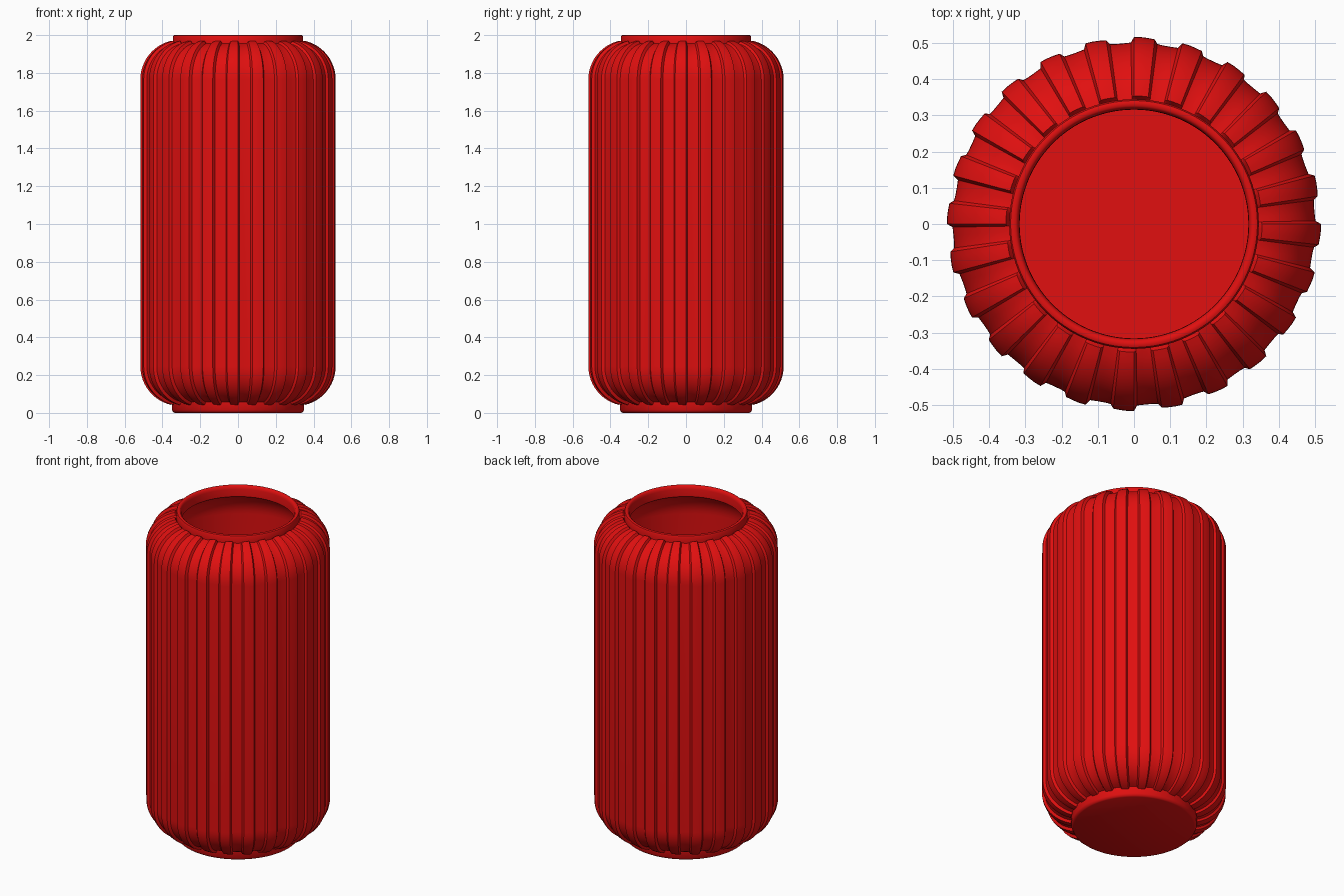
import bpy, bmesh
from math import sin, cos, radians

if "Cube" in bpy.data.objects:
    bpy.data.objects.remove(bpy.data.objects["Cube"], do_unlink=True)

red = bpy.data.materials.new("glossy red")
red.use_nodes = True
red.diffuse_color = (0.75, 0.005, 0.005, 1)
red.node_tree.nodes["Principled BSDF"].inputs["Base Color"].default_value = (0.75, 0.005, 0.005, 1)

RIBS = 24
PITCH = 360 / RIBS
DEPTH = 0.017
# One rib pitch: angle in degrees and how far the surface is sunk (0 crest, 1 groove)
RIB = [(0, 0), (1, 0.9), (3.5, 1), (6, 1), (7.6, 0.9),
       (8.6, 0.2), (10.5, 0.1), (12.8, 0)]
ANGLES = [(radians(i * PITCH + a), s) for i in range(RIBS) for a, s in RIB]


def arc(cx, cz, radius, start, end, steps, ribbed):
    """Profile points (r, z, normal r, normal z) along a rounded corner."""
    points = []
    for i in range(steps + 1):
        t = radians(start + (end - start) * i / steps)
        normal = (cos(t), sin(t)) if ribbed else (0, 0)
        points.append((cx + radius * cos(t), cz + radius * sin(t), *normal))
    return points


def plain(*points):
    return [(r, z, 0, 0) for r, z in points]


def lathe(name, profile):
    """Revolve a profile, sinking grooves along its normals, and cap both ends."""
    bm = bmesh.new()
    rings = []
    for r, z, nr, nz in profile:
        ring = []
        for a, sink in ANGLES:
            radius = r - nr * DEPTH * sink
            ring.append(bm.verts.new((radius * cos(a), radius * sin(a),
                                      z - nz * DEPTH * sink)))
        rings.append(ring)
    n = len(ANGLES)
    for low, high in zip(rings, rings[1:]):
        for i in range(n):
            j = (i + 1) % n
            bm.faces.new((low[i], low[j], high[j], high[i]))
    bm.faces.new(rings[0][::-1])
    bm.faces.new(rings[-1])
    mesh = bpy.data.meshes.new(name)
    bm.to_mesh(mesh)
    bm.free()
    obj = bpy.data.objects.new(name, mesh)
    bpy.context.collection.objects.link(obj)
    mesh.materials.append(red)
    bpy.ops.object.select_all(action='DESELECT')
    obj.select_set(True)
    bpy.context.view_layer.objects.active = obj
    bpy.ops.object.shade_smooth_by_angle(angle=radians(40))
    return obj


# Foot, ribbed wall, neck, rim, then the smooth hollow inside down to the floor
profile = plain((0.335, 0), (0.343, 0.004), (0.35, 0.015), (0.35, 0.055))
profile += arc(0.307, 0.247, 0.21, -77, 0, 12, True)
profile += arc(0.307, 1.765, 0.21, 0, 77, 12, True)
profile += plain((0.345, 1.955), (0.345, 1.99), (0.341, 1.998), (0.336, 2),
                 (0.327, 2), (0.321, 1.995), (0.317, 1.98), (0.316, 1.935))
profile += arc(0.30, 1.755, 0.175, 82, 0, 12, False)
profile += arc(0.30, 0.255, 0.175, 0, -82, 12, False)
profile += plain((0.318, 0.07))
lathe("ribbed_vase", profile)
